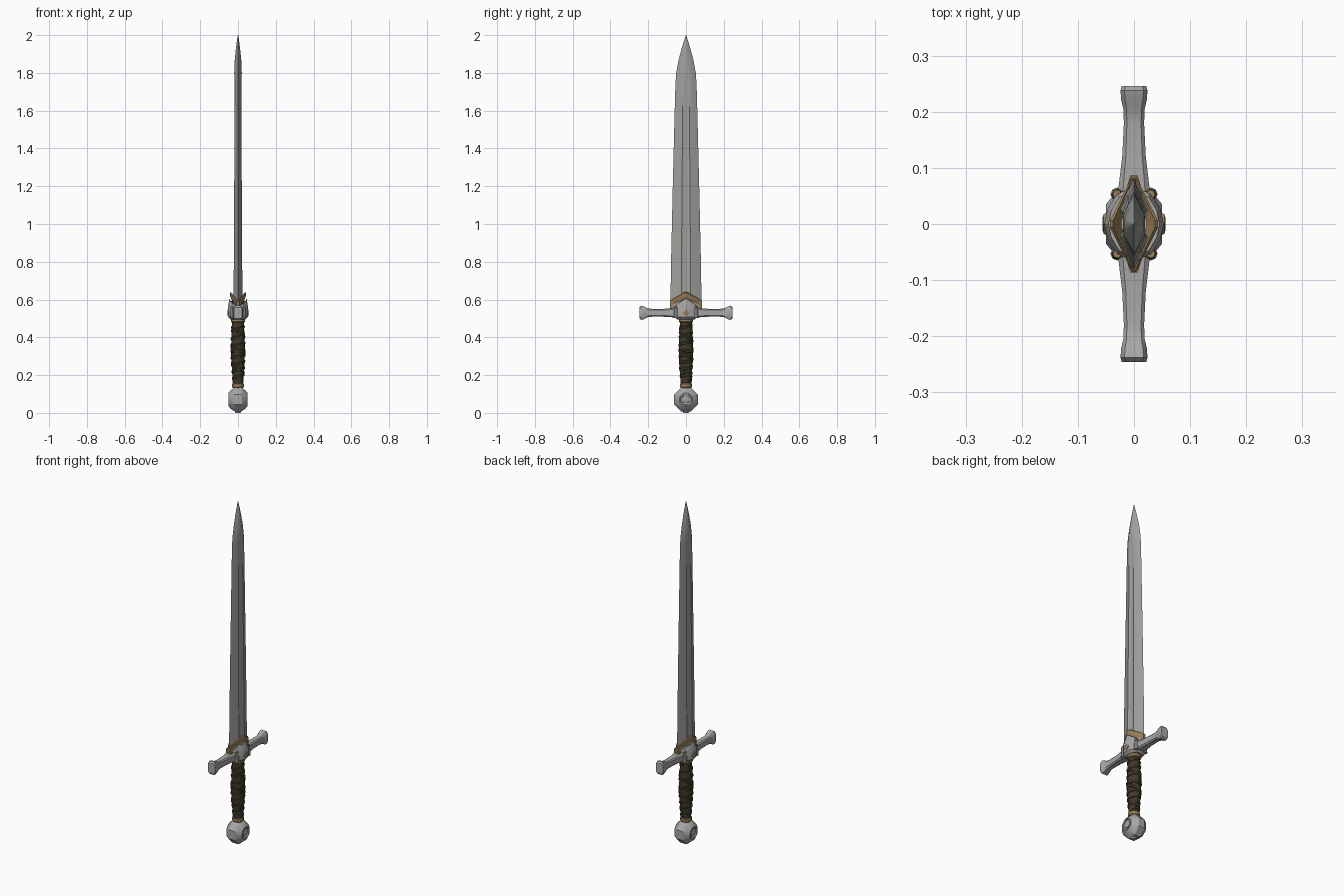
import bpy, bmesh, math
from mathutils import Vector, Matrix

cube = bpy.data.objects.get("Cube")
if cube:
    bpy.data.objects.remove(cube, do_unlink=True)


def material(name, rgb):
    m = bpy.data.materials.new(name)
    m.use_nodes = True
    m.diffuse_color = (*rgb, 1)
    m.node_tree.nodes["Principled BSDF"].inputs["Base Color"].default_value = (*rgb, 1)
    return m


BLADE = material("blade steel", (0.35, 0.36, 0.34))
STEEL = material("fittings steel", (0.39, 0.39, 0.39))
GOLD = material("aged gold", (0.33, 0.22, 0.10))
LEATHER = material("dark leather", (0.05, 0.04, 0.022))


def finish(name, bm, mat, angle=30):
    bmesh.ops.recalc_face_normals(bm, faces=bm.faces)
    mesh = bpy.data.meshes.new(name)
    bm.to_mesh(mesh)
    bm.free()
    mesh.materials.append(mat)
    ob = bpy.data.objects.new(name, mesh)
    bpy.context.collection.objects.link(ob)
    bpy.ops.object.select_all(action='DESELECT')
    ob.select_set(True)
    bpy.context.view_layer.objects.active = ob
    bpy.ops.object.shade_smooth_by_angle(angle=math.radians(angle))
    return ob


def loft(name, rings, mat, angle=30, closed=False):
    """Skin a list of equal-length point loops; closed joins last to first."""
    bm = bmesh.new()
    loops = [[bm.verts.new(p) for p in ring] for ring in rings]
    pairs = list(zip(loops, loops[1:]))
    if closed:
        pairs.append((loops[-1], loops[0]))
    else:
        bm.faces.new(loops[0])
        bm.faces.new(loops[-1])
    for a, b in pairs:
        for i in range(len(a)):
            j = (i + 1) % len(a)
            bm.faces.new((a[i], a[j], b[j], b[i]))
    return finish(name, bm, mat, angle)


def oval(rx, ry, z, n=16):
    return [(rx * math.cos(i * math.tau / n), ry * math.sin(i * math.tau / n), z)
            for i in range(n)]


# Blade: rounded lens section with a shallow fuller that fades near the point
def blade_ring(z, w, t, core):
    half = [(0, w), (t * 0.55, w * 0.66), (t, w * 0.3), (core, w * 0.14)]
    quarter = half + [(core, 0)]
    right = quarter + [(x, -y) for x, y in reversed(half)]
    left = [(-x, y) for x, y in reversed(right[1:-1])]
    return [(x, y, z) for x, y in right + left]


blade_profile = [
    (0.54, 0.083, 0.025, 0.020), (0.80, 0.079, 0.022, 0.017),
    (1.20, 0.070, 0.020, 0.015), (1.60, 0.060, 0.018, 0.014),
    (1.74, 0.056, 0.018, 0.016), (1.80, 0.052, 0.019, 0.020),
    (1.86, 0.041, 0.016, 0.018), (1.93, 0.023, 0.010, 0.011),
    (1.975, 0.009, 0.004, 0.005), (2.0, 0.001, 0.001, 0.001)]
loft("blade", [blade_ring(*p) for p in blade_profile], BLADE, 35)


# Crossguard: chamfered bar, narrow along the arms and flared at the ends
def guard_ring(y, w, h):
    c = 0.7
    outline = [(w, h * c), (w * c, h), (-w * c, h), (-w, h * c),
               (-w, -h * c), (-w * c, -h), (w * c, -h), (w, -h * c)]
    return [(x, y, 0.53 + z) for x, z in outline]


arm = [(0.0, 0.034, 0.026), (0.07, 0.027, 0.024), (0.12, 0.021, 0.021),
       (0.18, 0.018, 0.021), (0.205, 0.019, 0.024), (0.222, 0.023, 0.034),
       (0.238, 0.024, 0.038), (0.246, 0.022, 0.029)]
sections = [(-y, w, h) for y, w, h in reversed(arm[1:])] + arm
loft("crossguard", [guard_ring(*s) for s in sections], STEEL, 35)


# Guard block: faceted core, with a peaked top under the collar
def block_ring(s, z, peak=0):
    outline = [(0.053, 0), (0.047, 0.028), (0.030, 0.056), (0, 0.062)]
    full = outline + [(-x, y) for x, y in reversed(outline[:3])]
    full += [(x, -y) for x, y in reversed(full[1:-1])]
    return [(x * s, y * s, z + peak * (1 - abs(y) / 0.062)) for x, y in full]


loft("guard_block", [block_ring(0.75, 0.495), block_ring(1, 0.508),
                     block_ring(1, 0.56), block_ring(0.86, 0.572, 0.035)], STEEL, 20)


# Diamond collar: its rim sweeps up to a peak over each flat of the blade
def diamond(a, b, z, rise):
    ring = []
    corners = [(a, 0), (0, b), (-a, 0), (0, -b)]
    for (x0, y0), (x1, y1) in zip(corners, corners[1:] + corners[:1]):
        for f in (0.07, 0.36, 0.64, 0.93):
            x, y = x0 + (x1 - x0) * f, y0 + (y1 - y0) * f
            ring.append((x, y, z + rise * abs(x) / a))
    return ring


loft("collar_core", [diamond(0.027, 0.080, 0.53, 0), diamond(0.036, 0.084, 0.575, 0.035)],
     STEEL, 25)
loft("collar_trim", [diamond(0.037, 0.086, 0.567, 0.036), diamond(0.045, 0.092, 0.577, 0.044),
                     diamond(0.046, 0.092, 0.589, 0.050), diamond(0.040, 0.088, 0.592, 0.052),
                     diamond(0.024, 0.072, 0.588, 0.028), diamond(0.024, 0.072, 0.560, 0.028)],
     GOLD, 25, closed=True)

# Collar ends, lugs and the small lozenges set in the block
for side in (-1, 1):
    loft("collar_end", [[(x, side * y, z) for x, y in
                         ((0.012, 0.068), (0.007, 0.086), (-0.007, 0.086), (-0.012, 0.068))]
                        for z in (0.552, 0.59)], GOLD)
    loft("block_lozenge", [[(side * x, r * math.cos(i * math.tau / 4),
                             0.53 + r * math.sin(i * math.tau / 4)) for i in range(4)]
                           for x, r in ((0.045, 0.020), (0.054, 0.018), (0.056, 0.011))],
         GOLD, 20)
    for end in (-1, 1):
        for name, mat, r, z in (("lug", STEEL, 0.012, 0.53), ("lug_cap", GOLD, 0.010, 0.558)):
            bm = bmesh.new()
            bmesh.ops.create_cone(bm, cap_ends=True, segments=8, radius1=r, radius2=r * 0.75,
                                  depth=0.055 if mat is STEEL else 0.012,
                                  matrix=Matrix.Translation((side * 0.030, end * 0.053, z)))
            finish(name, bm, mat)

# Grip core and the two end ferrules
grip_profile = [(0.15, 0.028), (0.20, 0.031), (0.27, 0.036), (0.33, 0.038),
                (0.40, 0.036), (0.485, 0.032)]
loft("grip", [oval(r * 0.97, r, z) for z, r in grip_profile], LEATHER, 40)


def ferrule(name, z, r, h):
    loft(name, [oval(r * s, r * s, z + h * k) for k, s in
                ((-1, 0.88), (-0.6, 1), (0.6, 1), (1, 0.88))], GOLD, 35)


ferrule("upper_ferrule", 0.490, 0.037, 0.012)
ferrule("lower_ferrule", 0.145, 0.031, 0.013)


# Leather wrap: a flat cord spiralling both ways, with a band at the middle
def grip_radius(z):
    for (z0, r0), (z1, r1) in zip(grip_profile, grip_profile[1:]):
        if z <= z1:
            return r0 + (r1 - r0) * (z - z0) / (z1 - z0)
    return grip_profile[-1][1]


def wrap(name, z0, z1, turns, phase, direction=1):
    rings, steps = [], int(turns * 20)
    for i in range(steps + 1):
        z = z0 + (z1 - z0) * i / steps
        a = phase + direction * math.tau * turns * i / steps
        r = grip_radius(z)
        rings.append([(math.cos(a) * (r + d), math.sin(a) * (r + d), z + h)
                      for d, h in ((-0.004, -0.009), (0.002, -0.006),
                                   (0.003, 0.004), (-0.004, 0.009))])
    loft(name, rings, LEATHER, 40)


wrap("lower_wrap", 0.168, 0.31, 4, 0.4)
wrap("upper_wrap", 0.34, 0.468, 3, 1.8)
wrap("cross_wrap", 0.175, 0.46, 3, 2.5, -1)
wrap("middle_band", 0.325, 0.33, 1, 0)


# Pommel: eight-sided wheel with stepped bevels and a recessed face each side
def wheel_ring(x, r):
    return [(x, r * math.cos((i + 0.5) * math.tau / 8),
             0.071 + r * math.sin((i + 0.5) * math.tau / 8)) for i in range(8)]


wheel = [(0.042, 0.024), (0.044, 0.030), (0.050, 0.032), (0.050, 0.038),
         (0.038, 0.054), (0.018, 0.068)]
wheel = [(-x, r) for x, r in wheel] + list(reversed(wheel))
loft("pommel", [wheel_ring(*p) for p in wheel], STEEL, 28)
for side in (-1, 1):
    loft("pommel_boss", [wheel_ring(side * x, r) for x, r in
                         ((0.040, 0.022), (0.046, 0.019), (0.049, 0.010))], STEEL, 28)
bm = bmesh.new()
bmesh.ops.create_cone(bm, cap_ends=True, segments=12, radius1=0.020, radius2=0.013, depth=0.014,
                      matrix=Matrix.Translation((0, 0, 0.007)) @ Matrix.Rotation(math.pi, 4, 'X'))
finish("pommel_button", bm, STEEL)
